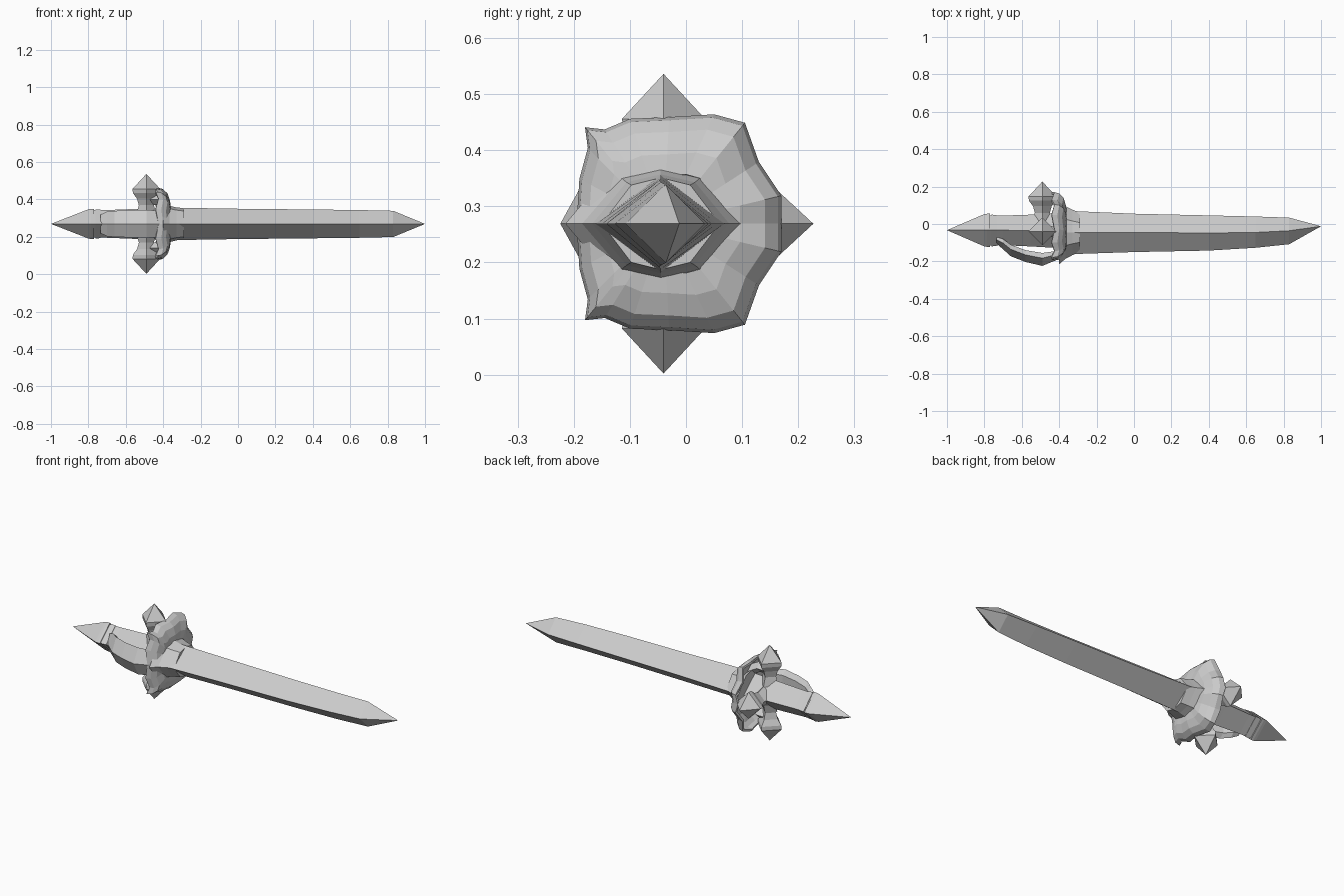
import bpy, bmesh, math
from mathutils import Matrix, Vector

cube = bpy.data.objects.get("Cube")
if cube:
    bpy.data.objects.remove(cube)

ZC = 0.269   # height of the sword's axis
YC = -0.04   # depth of the sword's axis

steel = bpy.data.materials.new("grey_steel")
steel.use_nodes = True
steel.diffuse_color = (0.6, 0.6, 0.6, 1)
steel.node_tree.nodes["Principled BSDF"].inputs["Base Color"].default_value = (0.6, 0.6, 0.6, 1)


def finish(name, bm):
    bmesh.ops.remove_doubles(bm, verts=bm.verts, dist=0.0005)
    bmesh.ops.recalc_face_normals(bm, faces=bm.faces)
    mesh = bpy.data.meshes.new(name)
    bm.to_mesh(mesh)
    bm.free()
    mesh.materials.append(steel)
    obj = bpy.data.objects.new(name, mesh)
    bpy.context.collection.objects.link(obj)
    return obj


def loft(name, rings, cap=True):
    """Skin a list of equal closed rings of points."""
    bm = bmesh.new()
    rows = [[bm.verts.new(p) for p in ring] for ring in rings]
    n = len(rows[0])
    for a, b in zip(rows, rows[1:]):
        for i in range(n):
            j = (i + 1) % n
            bm.faces.new((a[i], a[j], b[j], b[i]))
    if cap:
        bm.faces.new(rows[0])
        bm.faces.new(rows[-1])
    return finish(name, bm)


def diamond(x, front, ridge, back, half):
    return [(x, front, ZC), (x, ridge, ZC + half), (x, back, ZC), (x, ridge, ZC - half)]


# Blade: slightly curved diamond section with a pointed end
loft("blade", [diamond(*s) for s in (
    (-0.40, -0.17, -0.045, 0.08, 0.09), (-0.30, -0.16, -0.045, 0.068, 0.086),
    (0.0, -0.15, -0.045, 0.055, 0.081), (0.4, -0.142, -0.048, 0.046, 0.077),
    (0.65, -0.127, -0.045, 0.04, 0.074), (0.83, -0.108, -0.036, 0.034, 0.07),
    (1.0, -0.012, -0.012, -0.012, 0))])

# Grip and pommel
loft("grip", [diamond(*s) for s in (
    (-0.79, -0.115, -0.033, 0.045, 0.073), (-0.70, -0.113, -0.033, 0.045, 0.074),
    (-0.55, -0.12, -0.035, 0.05, 0.08), (-0.38, -0.13, -0.04, 0.06, 0.085))])
loft("pommel", [diamond(*s) for s in (
    (-1.0, -0.033, -0.033, -0.033, 0), (-0.80, -0.12, -0.033, 0.053, 0.078),
    (-0.785, -0.122, -0.033, 0.055, 0.081), (-0.77, -0.122, -0.033, 0.055, 0.081))])
loft("grip_band", [diamond(*s) for s in (
    (-0.762, -0.12, -0.033, 0.05, 0.078), (-0.735, -0.117, -0.033, 0.048, 0.076))])


# Collar: eight-sided flare from the blade into the guard
def collar_ring(x, wide, tall):
    return [(x, YC - 0.005 + wide * u, ZC + tall * v) for u, v in
            ((1, 0), (0.5, 0.84), (0, 1), (-0.5, 0.84),
             (-1, 0), (-0.5, -0.84), (0, -1), (0.5, -0.84))]


loft("collar", [collar_ring(*s) for s in (
    (-0.29, 0.105, 0.082), (-0.33, 0.122, 0.088), (-0.365, 0.14, 0.097), (-0.40, 0.17, 0.12))])

# Cup guard: shallow dish, open toward the grip, with a wavy rim
upper = [(0.17, 0), (0.17, 0.05), (0.13, 0.11), (0.105, 0.18), (0.05, 0.195), (-0.03, 0.19),
         (-0.1, 0.187), (-0.145, 0.168), (-0.18, 0.172), (-0.175, 0.135), (-0.19, 0.08), (-0.195, 0)]
rim = upper + [(y, -z) for y, z in reversed(upper[1:-1])]


def cup_ring(x, scale, wave):
    return [(x + wave * (i % 2), YC + (y - YC) * scale, ZC + z * scale)
            for i, (y, z) in enumerate(rim)]


cup = loft("cup_guard", [cup_ring(*s) for s in (
    (-0.36, 0.45, 0), (-0.367, 0.65, 0.004), (-0.385, 0.86, 0.008),
    (-0.41, 0.97, 0.01), (-0.44, 1.0, 0.015))], cap=False)
shell = cup.modifiers.new("thickness", "SOLIDIFY")
shell.thickness = 0.012
shell.offset = -1


# Arms ending in four-sided spikes
def spike(name, angle):
    turn = Matrix.Rotation(angle, 3, "X")
    centre = Vector((-0.49, YC, ZC))
    rings = []
    for dist, r in ((0.05, 0.055), (0.1, 0.04), (0.135, 0.05), (0.165, 0.072),
                    (0.187, 0.074), (0.267, 0)):
        rings.append([centre + turn @ Vector((r * u, r * v, dist))
                      for u, v in ((1, 0), (0, 1), (-1, 0), (0, -1))])
    loft(name, rings)


for name, angle in (("top_spike", 0), ("bottom_spike", math.pi), ("back_spike", -math.pi / 2)):
    spike(name, angle)

# Struts tying the arms to the cup
for name, side in (("top_strut", 1), ("bottom_strut", -1)):
    loft(name, [[(x, YC + 0.03 * u, ZC + side * (z + 0.03 * v))
                 for u, v in ((1, 0), (0, 1), (-1, 0), (0, -1))]
                for x, z in ((-0.49, 0.13), (-0.43, 0.13), (-0.375, 0.1))])


# Knuckle bow: ridged band arching from the guard back to the pommel
def bow_ring(x, outer, inner, half):
    mid = outer + 0.6 * (inner - outer)
    return [(x, outer, ZC), (x, mid, ZC + half), (x, inner, ZC + half * 0.7),
            (x, inner, ZC - half * 0.7), (x, mid, ZC - half)]


loft("knuckle_bow", [bow_ring(*s) for s in (
    (-0.735, -0.105, -0.07, 0.05), (-0.70, -0.135, -0.08, 0.066), (-0.66, -0.172, -0.11, 0.07),
    (-0.58, -0.203, -0.14, 0.072), (-0.49, -0.224, -0.155, 0.075),
    (-0.42, -0.195, -0.145, 0.07), (-0.375, -0.17, -0.11, 0.06))])
